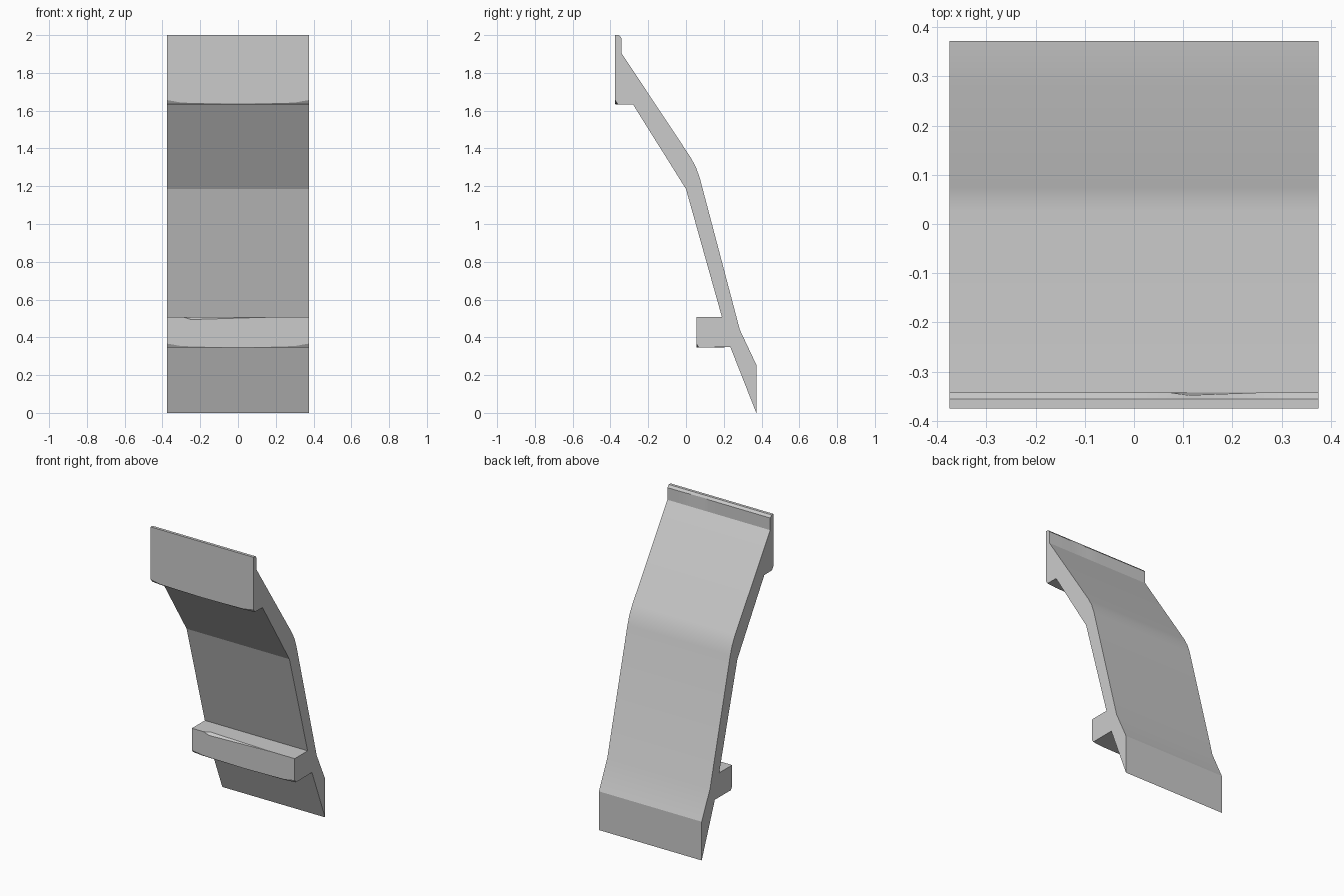
import bpy
import bmesh
import math

cube = bpy.data.objects.get("Cube")
if cube:
    bpy.data.objects.remove(cube, do_unlink=True)

HALF = 0.375

# Wear along the width: (x, amount) knots, interpolated linearly
WEAR = {
    "none": [(-HALF, 0), (HALF, 0)],
    "corner": [(-HALF, 1), (-0.3, 0.4), (0, 0), (0.3, 0.4), (HALF, 1)],
    "shelf_chip": [(-HALF, 0), (-0.29, 0), (-0.25, 1), (0.2, 0), (HALF, 0)],
    "top_chip": [(-HALF, 0), (0.07, 0), (0.11, 1), (0.27, 0), (HALF, 0)],
}


def wear(kind, x):
    knots = WEAR[kind]
    for (x0, a), (x1, b) in zip(knots, knots[1:]):
        if x <= x1:
            return a + (b - a) * (x - x0) / (x1 - x0)
    return knots[-1][1]


# Side outline: y, z, then the wear kind and its shift in y and z
plain = ("none", 0, 0)
OUTLINE = [
    # upper lip and back face
    (-HALF, 2.0, *plain),
    (-0.356, 2.0, *plain),
    (-0.342, 1.985, "top_chip", -0.006, 0),
    (-0.342, 1.905, *plain),
    (0.025, 1.352, *plain),
    (0.053, 1.30, *plain),
    (0.074, 1.24, *plain),
    (0.285, 0.44, *plain),
    (0.372, 0.255, *plain),
    # foot
    (0.372, 0.0, *plain),
    (0.235, 0.348, *plain),
    # shelf
    (0.055, 0.345, "corner", 0.012, 0.002),
    (0.055, 0.345, "corner", 0, 0.022),
    (0.055, 0.508, "shelf_chip", 0, -0.014),
    (0.055, 0.508, "shelf_chip", 0.02, 0),
    (0.19, 0.508, *plain),
    # front face and underside of the lip
    (0.0, 1.185, *plain),
    (-0.28, 1.632, *plain),
    (-HALF, 1.634, "corner", 0.014, 0),
    (-HALF, 1.634, "corner", 0, 0.022),
]


def sweep(name, outline, material):
    """Sweep the outline across the width and cap both ends."""
    columns = sorted({x for knots in WEAR.values() for x, _ in knots})
    bm = bmesh.new()
    rings = []
    for x in columns:
        ring = []
        for y, z, kind, dy, dz in outline:
            t = wear(kind, x)
            ring.append(bm.verts.new((x, y + dy * t, z + dz * t)))
        rings.append(ring)
    n = len(outline)
    for a, b in zip(rings, rings[1:]):
        for i in range(n):
            j = (i + 1) % n
            bm.faces.new((a[i], a[j], b[j], b[i]))
    bm.faces.new(rings[0])
    bm.faces.new(rings[-1])
    bmesh.ops.remove_doubles(bm, verts=bm.verts, dist=0.0001)
    bmesh.ops.recalc_face_normals(bm, faces=bm.faces)
    mesh = bpy.data.meshes.new(name)
    bm.to_mesh(mesh)
    bm.free()
    mesh.materials.append(material)
    obj = bpy.data.objects.new(name, mesh)
    bpy.context.collection.objects.link(obj)
    return obj


grey = bpy.data.materials.new("light_grey")
grey.use_nodes = True
color = (0.6, 0.6, 0.6, 1)
grey.diffuse_color = color
grey.node_tree.nodes["Principled BSDF"].inputs["Base Color"].default_value = color

panel = sweep("bent_panel_with_shelf", OUTLINE, grey)
bpy.context.view_layer.objects.active = panel
panel.select_set(True)
bpy.ops.object.shade_smooth_by_angle(angle=math.radians(15))
